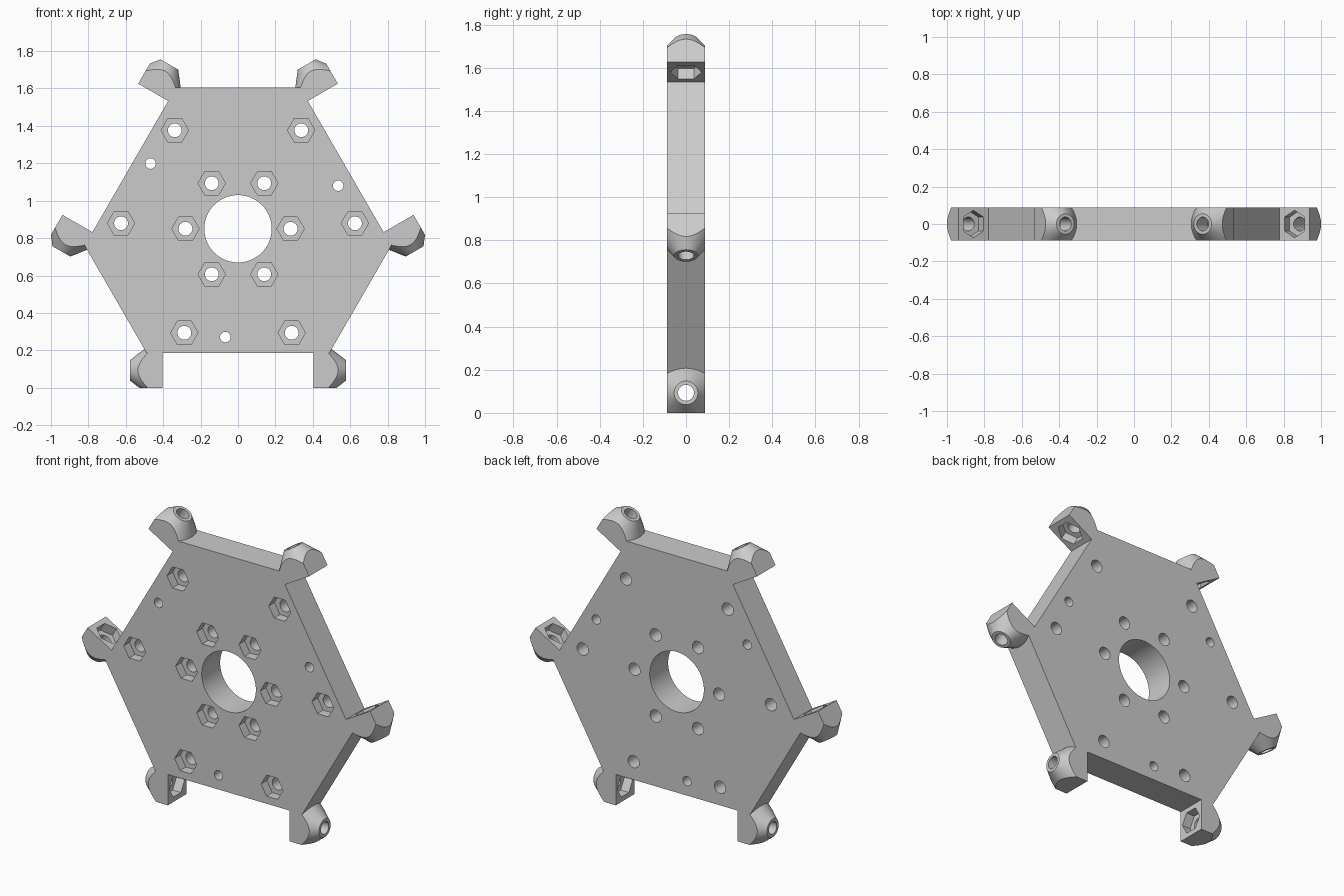
import bpy, bmesh
from math import cos, sin, pi, radians
from mathutils import Matrix, Vector

cube = bpy.data.objects.get("Cube")
if cube:
    bpy.data.objects.remove(cube, do_unlink=True)

HALF = 0.0875          # half thickness of the plate
CENTRE_Z = 0.85        # height of the hub centre
LUG_Z = -0.757         # lug axis, relative to the hub
LUG_IN, LUG_OUT = 0.405, 0.577
NUT_R, BOLT_R, NUT_DEPTH = 0.073, 0.037, 0.055

grey = bpy.data.materials.new("light grey")
grey.use_nodes = True
colour = (0.6, 0.6, 0.6, 1)
grey.diffuse_color = colour
grey.node_tree.nodes["Principled BSDF"].inputs["Base Color"].default_value = colour


def add_turned(bm, sides, rings, matrix, phase=0.0):
    """Closed solid around local z from (radius, height) rings."""
    loops = []
    for r, h in rings:
        angles = [phase + 2 * pi * i / sides for i in range(sides)]
        loops.append([bm.verts.new(matrix @ Vector((r * cos(a), r * sin(a), h))) for a in angles])
    for low, high in zip(loops, loops[1:]):
        for i in range(sides):
            j = (i + 1) % sides
            bm.faces.new((low[i], low[j], high[j], high[i]))
    bm.faces.new(loops[0][::-1])
    bm.faces.new(loops[-1])


def make_object(name, bm):
    bmesh.ops.recalc_face_normals(bm, faces=bm.faces[:])
    mesh = bpy.data.meshes.new(name)
    bm.to_mesh(mesh)
    bm.free()
    mesh.materials.append(grey)
    obj = bpy.data.objects.new(name, mesh)
    bpy.context.collection.objects.link(obj)
    return obj


def combine(target, tool, operation):
    """Apply an exact boolean and discard the tool."""
    tool.hide_render = True
    mod = target.modifiers.new(operation, "BOOLEAN")
    mod.operation, mod.solver, mod.object = operation, "EXACT", tool
    bpy.context.view_layer.update()
    graph = bpy.context.evaluated_depsgraph_get()
    mesh = bpy.data.meshes.new_from_object(target.evaluated_get(graph))
    target.modifiers.clear()
    target.data = mesh
    bpy.data.objects.remove(tool, do_unlink=True)


def spin(degrees):
    """Turn about the hub axis, counter-clockwise seen from the front."""
    return Matrix.Rotation(-radians(degrees), 4, "Y")


def front_axis(radius, degrees):
    """Local z points out of the front face at a polar position."""
    a = radians(degrees)
    place = Matrix.Translation((radius * cos(a), 0, radius * sin(a)))
    return place @ Matrix.Rotation(pi / 2, 4, "X")


thirds = (0, 120, 240)
lug_frames = [spin(t) @ Matrix.Diagonal((side, 1, 1, 1)) for t in thirds for side in (1, -1)]
lug_axis = Matrix.Translation((0, 0, LUG_Z)) @ Matrix.Rotation(pi / 2, 4, "Y")

# Six-sided plate with alternating long and short edges
bm = bmesh.new()
corners = [spin(t) @ Vector((x, 0, -0.665)) for t in thirds for x in (-0.488, 0.488)]
front = bm.faces.new([bm.verts.new((c.x, -HALF, c.z)) for c in corners])
extruded = bmesh.ops.extrude_face_region(bm, geom=[front], use_keep_orig=True)
for v in extruded["geom"]:
    if isinstance(v, bmesh.types.BMVert):
        v.co.y = HALF
plate = make_object("mounting_plate", bm)

# Corner lugs: square blocks trimmed by a cone
blocks, cones = bmesh.new(), bmesh.new()
for frame in lug_frames:
    block = bmesh.ops.create_cube(blocks, size=1)["verts"]
    for v in block:
        v.co = frame @ Vector((LUG_IN if v.co.x < 0 else 0.62,
                               HALF if v.co.y > 0 else -HALF,
                               -CENTRE_Z if v.co.z < 0 else -0.61))
    add_turned(cones, 64, [(0.16, 0.38), (0.16, 0.4415), (0.055, LUG_OUT)], frame @ lug_axis)
lugs = make_object("corner_lugs", blocks)
combine(lugs, make_object("cone_trim", cones), "INTERSECT")
combine(plate, lugs, "UNION")

# Round holes: hub, bolt holes, pin holes and lug holes
nut_spots = [(0.281, 60 * i) for i in range(6)]
nut_spots += [(0.626, t + a) for t in thirds for a in (2.7, 57.3)]
holes = bmesh.new()
through = (-0.2, 0.2)
add_turned(holes, 96, [(0.18, h) for h in through], front_axis(0, 0))
for radius, angle in nut_spots:
    add_turned(holes, 32, [(BOLT_R, h) for h in through], front_axis(radius, angle))
for t in thirds:
    add_turned(holes, 32, [(0.028, h) for h in through], front_axis(0.583, 23.3 + t))
for frame in lug_frames:
    add_turned(holes, 32, [(BOLT_R, 0.35), (BOLT_R, 0.65)], frame @ lug_axis)
combine(plate, make_object("hole_cutters", holes), "DIFFERENCE")

# Hexagonal nut pockets on the front face and on the inner lug faces
pockets = bmesh.new()
for radius, angle in nut_spots:
    add_turned(pockets, 6, [(NUT_R, HALF - NUT_DEPTH), (NUT_R, 0.15)], front_axis(radius, angle))
for frame in lug_frames:
    add_turned(pockets, 6, [(NUT_R, 0.37), (NUT_R, LUG_IN + NUT_DEPTH)], frame @ lug_axis, pi / 2)
combine(plate, make_object("pocket_cutters", pockets), "DIFFERENCE")

# Final placement and shading
plate.location.z = CENTRE_Z
bpy.ops.object.select_all(action="DESELECT")
plate.select_set(True)
bpy.context.view_layer.objects.active = plate
bpy.ops.object.shade_smooth_by_angle(angle=radians(25))
